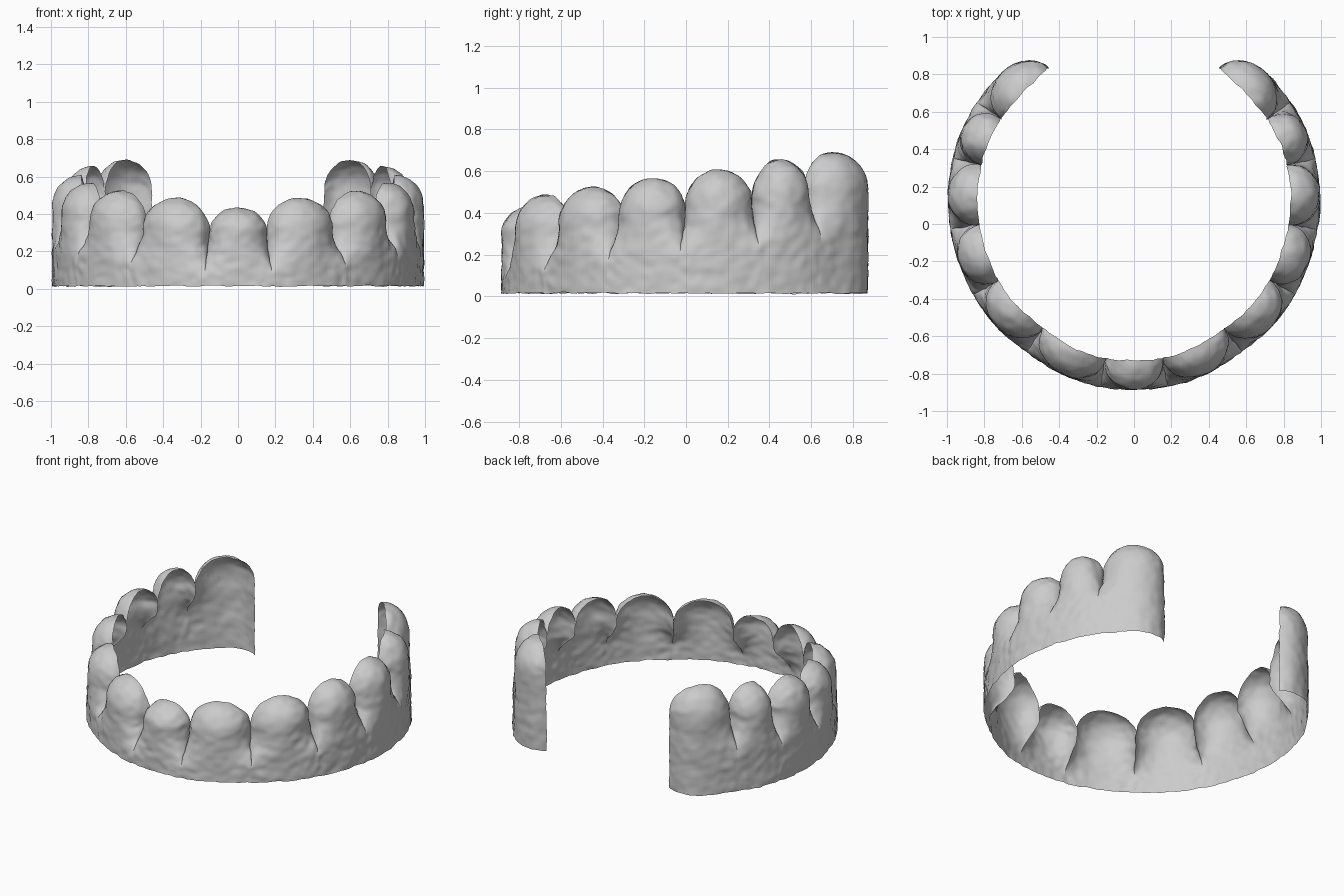
import bpy, bmesh, math
from mathutils import Vector, noise

if "Cube" in bpy.data.objects:
    bpy.data.objects.remove(bpy.data.objects["Cube"])

DEPTH = 0.155          # how far the tooth crowns reach inward
COLS, WALL_ROWS, DOME_ROWS = 28, 26, 14

# Right half of the arch outline, front centre to back end
half = [(0, -.885), (.2, -.865), (.4, -.795), (.6, -.665), (.76, -.52), (.885, -.33),
        (.965, -.1), (.993, .1), (.985, .25), (.945, .43), (.88, .58), (.80, .70),
        (.70, .815), (.565, .945)]
# Outline points at the gaps between teeth, valley heights and crown heights
gaps = [(.18, -.87), (.575, -.685), (.86, -.38), (.985, -.03), (.97, .35), (.835, .65), (.565, .945)]
valleys = [.30, .34, .385, .42, .455, .50, .52]
tops = [.435, .487, .525, .567, .61, .657, .692]


def mirror_list(pts):
    return [(-x, y) for x, y in reversed(pts)]


def smooth_path(pts, steps=60):
    """Catmull-Rom curve through the outline points."""
    p = [Vector(q) for q in pts]
    p = [2 * p[0] - p[1]] + p + [2 * p[-1] - p[-2]]
    out = []
    for a, b, c, d in zip(p, p[1:], p[2:], p[3:]):
        for k in range(steps):
            t = k / steps
            out.append(.5 * (2 * b + (c - a) * t + (2 * a - 5 * b + 4 * c - d) * t ** 2
                             + (3 * b - a - 3 * c + d) * t ** 3))
    return out + [p[-2]]


path = smooth_path(mirror_list(half[1:]) + half)
length = [0.0]
for a, b in zip(path, path[1:]):
    length.append(length[-1] + (b - a).length)


def locate(pt):
    return length[min(range(len(path)), key=lambda i: (path[i] - Vector(pt)).length)]


def at(s):
    """Position and inward normal at arc length s."""
    i = 0
    while i < len(path) - 2 and length[i + 1] < s:
        i += 1
    f = (s - length[i]) / (length[i + 1] - length[i])
    lo, hi = path[max(i - 6, 0)], path[min(i + 7, len(path) - 1)]
    t = (hi - lo).normalized()
    return path[i].lerp(path[i + 1], f), Vector((-t.y, t.x))


def smoothstep(x):
    x = max(0, min(1, x))
    return x * x * (3 - 2 * x)


bounds = [locate(g) for g in mirror_list(gaps) + gaps]
valley = valleys[::-1] + valleys
top = tops[:0:-1] + tops

bm = bmesh.new()
columns = []
for k in range(len(top)):
    last = k == len(top) - 1
    for c in range(COLS + (1 if last else 0)):
        u = -math.cos(math.pi * c / COLS)
        w = (u + 1) / 2
        p, n = at(bounds[k] + (bounds[k + 1] - bounds[k]) * w)
        r = math.sqrt(max(0, 1 - u * u))
        zc = valley[k] + (valley[k + 1] - valley[k]) * w
        free_end = (k == 0 and u < 0) or (last and u > 0)
        prof = []
        # Gum wall rising into the rounded tooth front
        for j in range(WALL_ROWS):
            z = .015 + (zc - .015) * j / WALL_ROWS
            blend = 1 if free_end else smoothstep((z - zc + .23) / .21)
            prof.append((DEPTH * (1 - r) * blend, z))
        # Domed crown curling inward
        for j in range(DOME_ROWS + 1):
            a = math.pi / 2 * j / DOME_ROWS
            prof.append((DEPTH * (1 - r * math.cos(a)), zc + (top[k] - zc) * r * math.sin(a)))
        col = []
        for d, z in prof:
            q = p + n * d
            v = Vector((q.x, q.y, z))
            # Fine lumpy surface
            v += noise.noise_vector(v * 22) * .006 + noise.noise_vector(v * 9) * .004
            v.z = max(v.z, 0)
            col.append(bm.verts.new(v))
        columns.append(col)

for a, b in zip(columns, columns[1:]):
    for j in range(len(a) - 1):
        bm.faces.new((a[j], b[j], b[j + 1], a[j + 1]))
bmesh.ops.remove_doubles(bm, verts=bm.verts, dist=.0004)

mesh = bpy.data.meshes.new("dental_arch")
bm.to_mesh(mesh)
bm.free()
arch = bpy.data.objects.new("dental_arch", mesh)
bpy.context.collection.objects.link(arch)
bpy.context.view_layer.objects.active = arch
arch.select_set(True)
bpy.ops.object.shade_smooth_by_angle(angle=math.radians(50))
